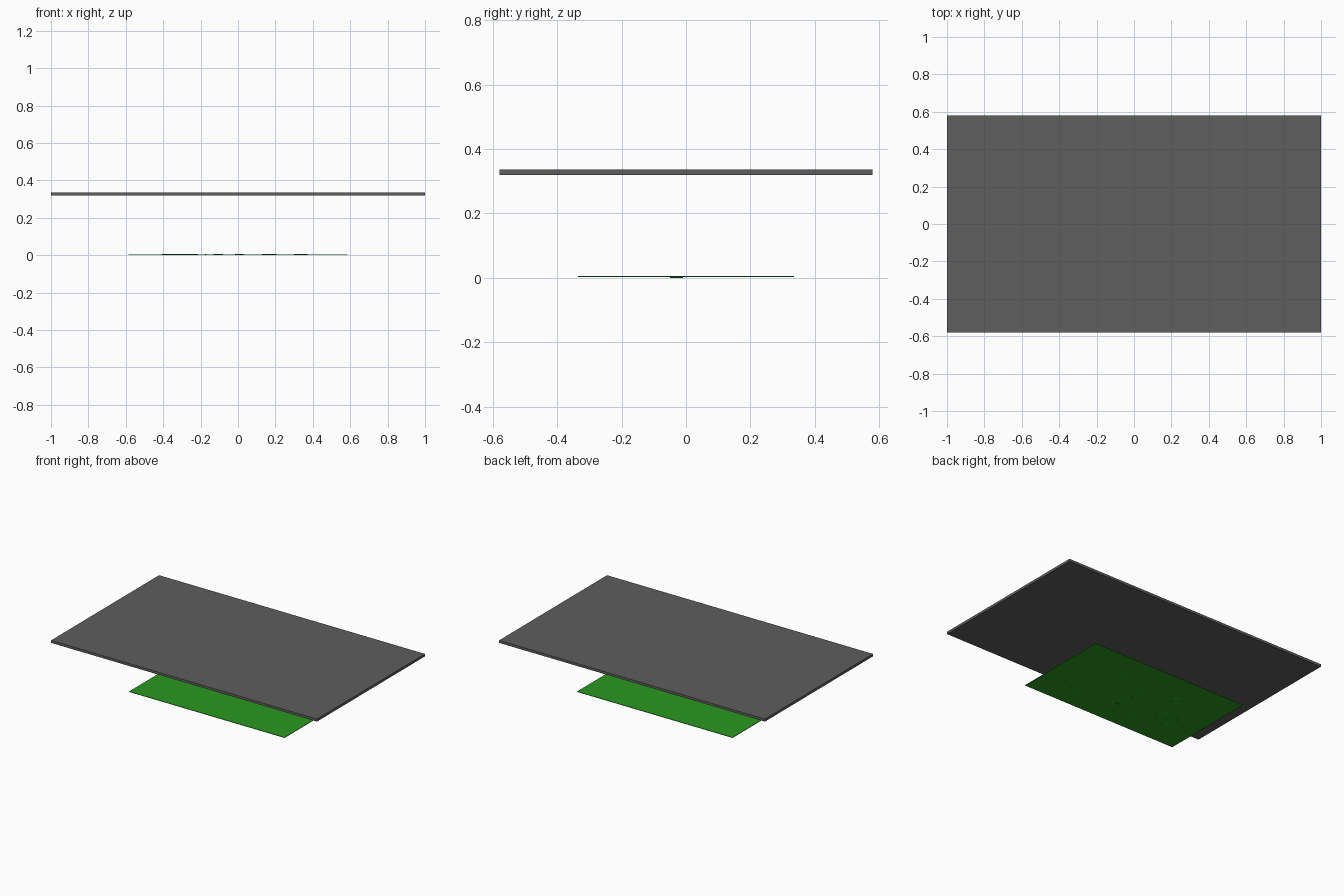
import bpy, math
from mathutils import Vector

if "Cube" in bpy.data.objects:
    bpy.data.objects.remove(bpy.data.objects["Cube"])


def material(name, rgb):
    m = bpy.data.materials.new(name)
    m.diffuse_color = (*rgb, 1)
    m.use_nodes = True
    m.node_tree.nodes["Principled BSDF"].inputs["Base Color"].default_value = m.diffuse_color
    return m


GREY = material("dark grey", (0.112, 0.112, 0.112))
GREEN = material("leaf green", (0.023, 0.314, 0.015))


def add_mesh(name, verts, faces, mat):
    me = bpy.data.meshes.new(name)
    me.from_pydata(verts, [], faces)
    me.materials.append(mat)
    ob = bpy.data.objects.new(name, me)
    bpy.context.collection.objects.link(ob)
    return ob


def box(name, x, y, z0, z1, mat):
    v = [(sx * x, sy * y, z) for z in (z0, z1)
         for sx, sy in ((-1, -1), (1, -1), (1, 1), (-1, 1))]
    f = [(3, 2, 1, 0), (4, 5, 6, 7)] + [(i, (i + 1) % 4, (i + 1) % 4 + 4, i + 4) for i in range(4)]
    return add_mesh(name, v, f, mat)


def ridge(name, pts, depth=0.001, w=0.003):
    """Faint V-shaped crease hanging under the green sheet."""
    v, f = [], []
    for i, p in enumerate(pts):
        a, b = Vector(pts[max(i - 1, 0)]), Vector(pts[min(i + 1, len(pts) - 1)])
        d = (b - a).normalized()
        n = Vector((-d.y, d.x)) * w
        v += [(p[0] + n.x, p[1] + n.y, 0.0035), (p[0], p[1], 0.003 - depth),
              (p[0] - n.x, p[1] - n.y, 0.0035)]
        if i:
            k = 3 * i
            f += [(k - 3, k, k + 1, k - 2), (k - 2, k + 1, k + 2, k - 1)]
    return add_mesh(name, v, f, GREEN)


def arc(x, y, r, a0, a1, n=16):
    return [(x + r * math.cos(math.radians(a0 + (a1 - a0) * i / n)),
             y + r * math.sin(math.radians(a0 + (a1 - a0) * i / n))) for i in range(n + 1)]


# Upper slab and the thin sheet below it
box("upper_slab", 1.0, 0.58, 0.319, 0.336, GREY)
box("lower_sheet", 0.585, 0.335, 0.003, 0.006, GREEN)

# Faint creases on the underside of the sheet
ridge("large_round_crease", arc(-0.34, -0.093, 0.065, 20, 340))
ridge("small_round_crease", arc(-0.246, 0.114, 0.03, 0, 360))
ridge("curved_crease", arc(0.166, 0.1, 0.04, 20, 160))
ridge("long_crease", [(0.03, -0.14), (-0.01, -0.14), (-0.014, 0.06)])
ridge("corner_crease", [(0.37, -0.15), (0.35, -0.2), (0.30, -0.19)])
ridge("short_crease_a", [(-0.02, 0.08), (-0.02, 0.12)])
ridge("short_crease_b", [(-0.08, -0.19), (-0.13, -0.17)])
ridge("short_crease_c", [(-0.175, 0.07), (-0.17, 0.1)])
ridge("short_crease_d", [(0.389, 0.108), (0.389, 0.12)])
ridge("deep_crease", [(-0.012, -0.05), (-0.012, -0.01)], 0.003)
